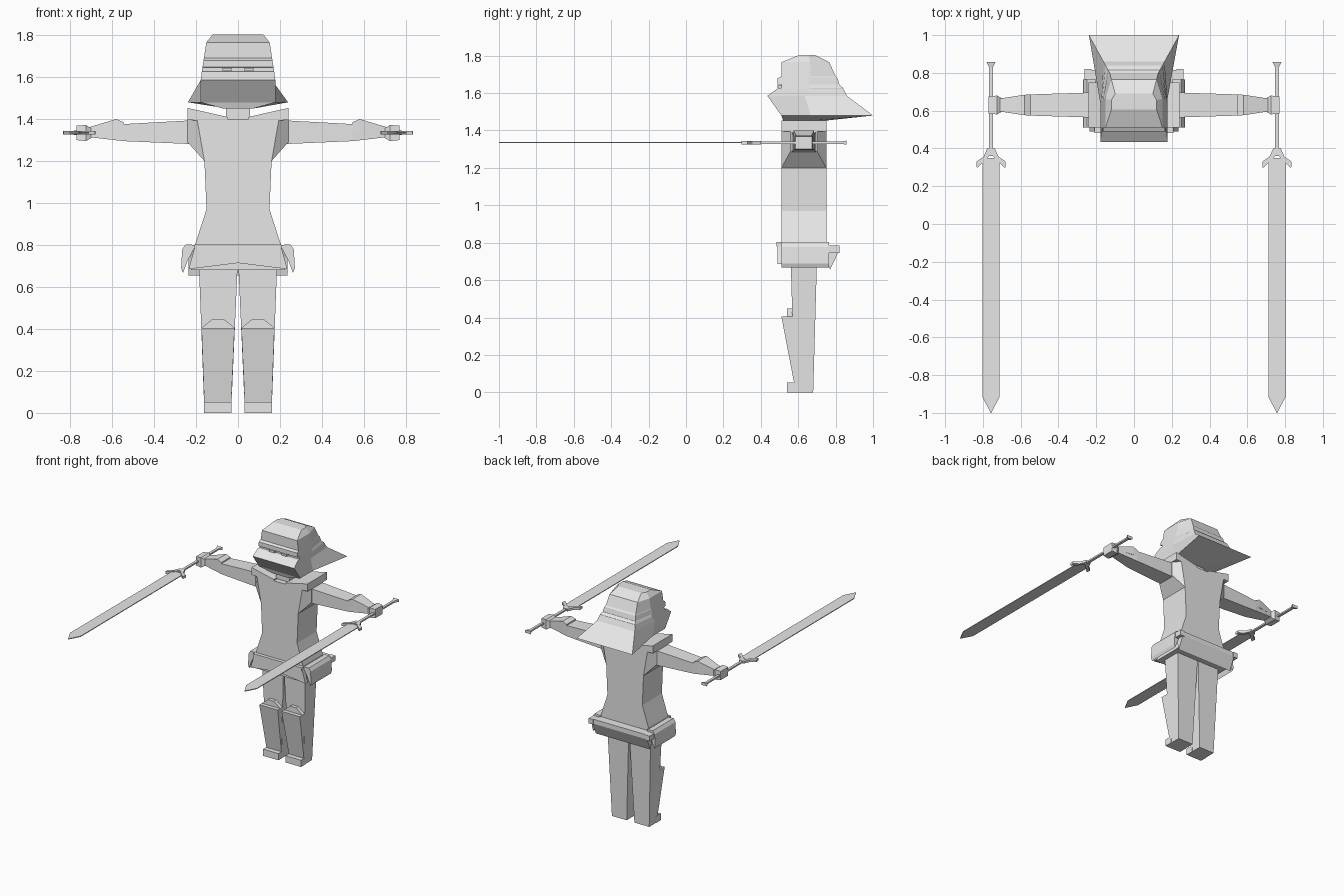
import bpy
import bmesh

default_cube = bpy.data.objects.get("Cube")
if default_cube:
    bpy.data.objects.remove(default_cube, do_unlink=True)

# One plain colour for the whole figure
grey_colour = (.8, .8, .8, 1)
grey = bpy.data.materials.new("plain_grey")
grey.use_nodes = True
grey.diffuse_color = grey_colour
grey.node_tree.nodes["Principled BSDF"].inputs["Base Color"].default_value = grey_colour

# Shared body measurements
FRONT, BACK, MIDDLE = .51, .75, .63
SHOULDER, ARM_Z, SWORD_X = .24, 1.335, .757


def loft(name, rings, mirror=False):
    """Skin a list of equal-sized rings and cap both ends."""
    bm = bmesh.new()
    loops = [[bm.verts.new(point) for point in ring] for ring in rings]
    for lower, upper in zip(loops, loops[1:]):
        for i in range(len(lower)):
            # index i - 1 wraps around to close the ring
            bm.faces.new((lower[i - 1], lower[i], upper[i], upper[i - 1]))
    bm.faces.new(loops[0])
    bm.faces.new(loops[-1])
    bmesh.ops.recalc_face_normals(bm, faces=bm.faces)
    mesh = bpy.data.meshes.new(name)
    bm.to_mesh(mesh)
    bm.free()
    mesh.materials.append(grey)
    obj = bpy.data.objects.new(name, mesh)
    bpy.context.collection.objects.link(obj)
    if mirror:
        modifier = obj.modifiers.new("mirror", "MIRROR")
        modifier.use_mirror_merge = False


def flat_ring(z, left, right, front, back):
    """Horizontal rectangle."""
    return [(left, front, z), (right, front, z), (right, back, z), (left, back, z)]


def side_ring(x, half_depth, bottom, top):
    """Rectangle across an arm, centred on the body depth."""
    front, back = MIDDLE - half_depth, MIDDLE + half_depth
    return [(x, front, bottom), (x, back, bottom), (x, back, top), (x, front, top)]


def both_sides(half_outline, centre=0):
    """Complete a symmetric outline from its right half."""
    right = [(centre + x, other) for x, other in half_outline]
    left = [(centre - x, other) for x, other in reversed(half_outline)]
    return right + left


def along_x(outline, x):
    return [(x, y, z) for y, z in outline]


def along_y(outline, y):
    return [(x, y, z) for x, z in outline]


def along_z(outline, z):
    return [(x, y, z) for x, y in outline]


def extrude(name, outline, place, start, end, mirror=False):
    loft(name, [place(outline, start), place(outline, end)], mirror)


# Torso with a narrow waist, tapering out to the arm sockets
torso = [flat_ring(z, -width, width, FRONT, BACK) for z, width in
         ((.68, .225), (.8, .205), (.97, .15), (1.2, .16), (1.4, .195))]
loft("torso", torso)
armpit, shoulder_top = torso[-2], torso[-1]
socket = [armpit[1], armpit[2], shoulder_top[2], shoulder_top[1]]
loft("shoulder_socket", [socket, side_ring(SHOULDER, .07, 1.29, 1.4)], mirror=True)
collar = [(.05, 1.39), (.05, 1.41), (SHOULDER, 1.453), (SHOULDER, 1.395)]
extrude("collar", collar, along_y, FRONT, BACK, mirror=True)
loft("neck", [flat_ring(z, -.057, .057, .55, .7) for z in (1.38, 1.47)])


# Helmet: visor slit in front, flared brim behind, widths following the profile
def helmet_ring(z, front, back, pinch=1):
    front_width = pinch * min(.178, .178 - (z - 1.59) * .155)
    back_width = pinch * max(.12, .11 + (back - .766) * .55)
    middle = front + (min(back, .77) - front) * .6
    return both_sides([(front_width, front), (front_width, middle), (back_width, back)]), z


profile = [helmet_ring(1.45, .52, .72, pinch=.4)]
profile += [helmet_ring(z, front, back) for z, front, back in (
    (1.48, FRONT, 1), (1.585, .435, .86),
    (1.625, .49, .84), (1.627, FRONT, .84),
    (1.645, FRONT, .82), (1.647, .49, .82),
    (1.68, .49, .81), (1.69, FRONT, .8), (1.765, FRONT, .766))]
profile += [helmet_ring(1.803, .605, .69, pinch=.83)]
loft("helmet", [along_z(outline, z) for outline, z in profile], mirror=False)
loft("eye", [flat_ring(z, .03, .075, .49, .52) for z in (1.628, 1.643)], mirror=True)

# Arms, forearm guards and fists
loft("arm", [side_ring(.2, .067, 1.28, 1.395),
             side_ring(.545, .056, 1.295, 1.376),
             side_ring(.71, .035, 1.314, 1.355)], mirror=True)
loft("forearm_guard", [side_ring(.545, .056, ARM_Z, 1.385),
                       side_ring(.58, .054, ARM_Z, 1.4),
                       side_ring(.72, .033, ARM_Z, 1.358)], mirror=True)
loft("hand", [side_ring(.69, .03, 1.315, 1.35),
              side_ring(.725, .05, 1.295, 1.372),
              side_ring(.77, .045, 1.3, 1.368)], mirror=True)

# Swords: flat blade, winged guard, thin grip with flared pommel
blade = both_sides([(.046, .35), (.046, -.915), (.001, -1)], SWORD_X)
extrude("blade", blade, along_z, ARM_Z - .003, ARM_Z + .003, mirror=True)
guard = both_sides([(.02, .4), (.04, .355), (.078, .33), (.075, .296),
                    (.037, .33), (.001, .37)], SWORD_X)
extrude("sword_guard", guard, along_z, ARM_Z - .009, ARM_Z + .009, mirror=True)


def grip_ring(y, half_width, half_height):
    outline = [(-half_width, -half_height), (half_width, -half_height),
               (half_width, half_height), (-half_width, half_height)]
    return [(SWORD_X + x, y, ARM_Z + z) for x, z in outline]


loft("sword_grip", [grip_ring(.36, .01, .006), grip_ring(.83, .01, .006),
                    grip_ring(.857, .024, .011)], mirror=True)

# Belt with cloth flaps hanging at the front, sides and back
loft("belt", [flat_ring(z, -.208, .208, .483, BACK) for z in (.78, .803)])
apron = both_sides([(.208, .783), (.235, .685), (.001, .714)])
extrude("front_flap", apron, along_y, .49, .52)
side_flap = [(.2, .8), (.25, .803), (.266, .778), (.271, .69), (.262, .667), (.24, .725)]
extrude("side_flap", side_flap, along_y, FRONT, .765, mirror=True)
back_flap = [(.73, .785), (.815, .785), (.815, BACK), (.77, .655), (BACK, .74)]
extrude("back_flap", back_flap, along_x, -.235, .235)
loft("flap_corner", [flat_ring(z, .225, .262, BACK, .82) for z in (.745, .785)], mirror=True)

# Legs, shin guards and feet
loft("leg", [flat_ring(0, .033, .16, .58, .68),
             flat_ring(.7, .002, .186, .56, .7)], mirror=True)
loft("shin_guard", [flat_ring(.05, .032, .161, .578, .6),
                    flat_ring(.405, .016, .174, FRONT, .58)], mirror=True)
knee = both_sides([(.026, .448), (.079, .405)], centre=.095)
loft("knee_cap", [along_y(knee, .54), along_y(knee, .58)], mirror=True)
loft("foot", [flat_ring(z, .031, .163, .54, .6) for z in (0, .052)], mirror=True)
